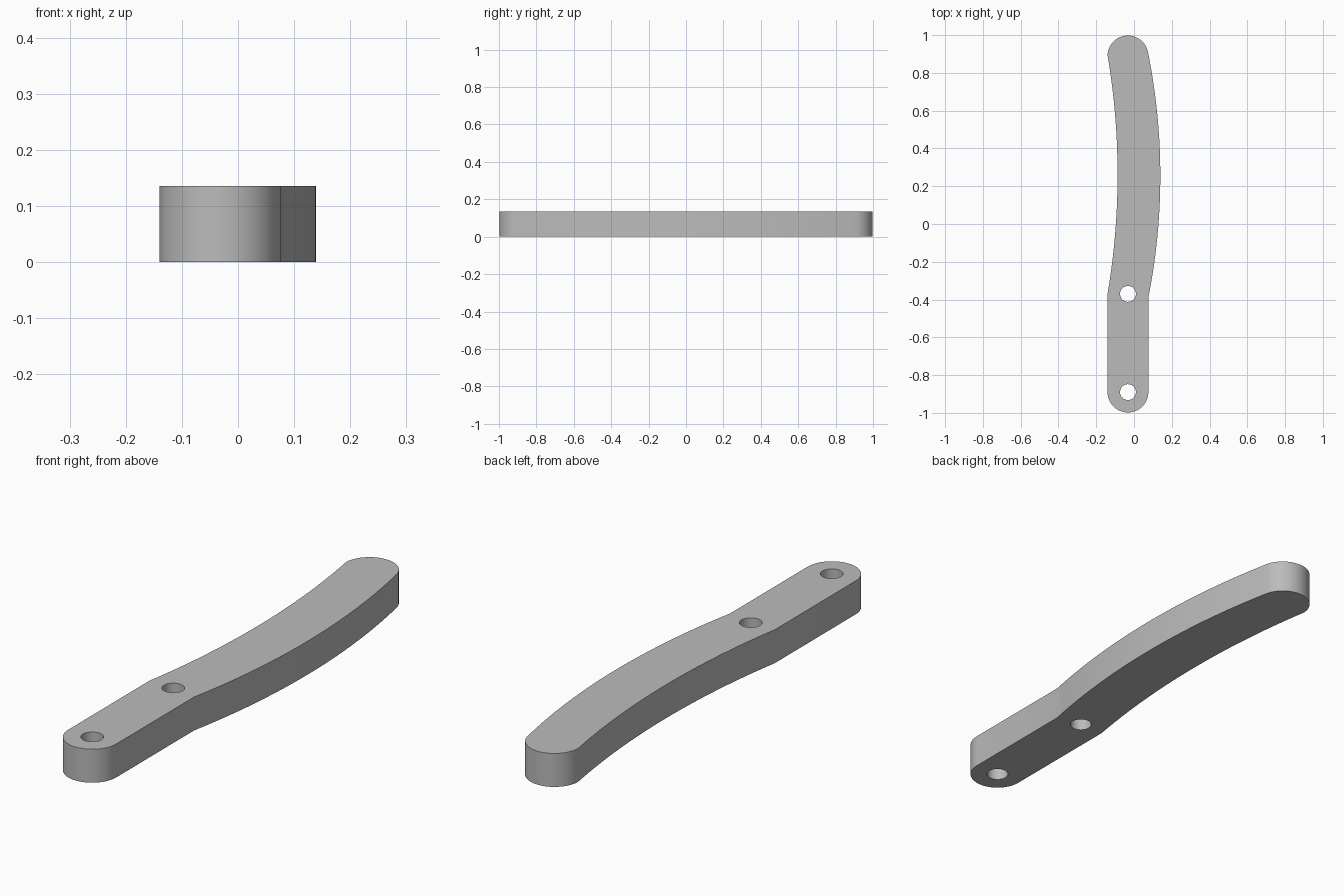
import bpy
import bmesh
import math
from mathutils import Vector

cube = bpy.data.objects.get("Cube")
if cube:
    bpy.data.objects.remove(cube, do_unlink=True)

HEIGHT = 0.136
AXIS_X = -0.032      # centre line of the straight section
RADIUS = 0.108       # rounded ends
HOLE_R = 0.042
LOW_Y, BEND_Y, HIGH_Y = -0.89, -0.37, 0.89


def circle_arc(cx, cy, r, a0, a1, n):
    """Points from angle a0 to a1 (degrees), both ends included."""
    angles = [math.radians(a0 + (a1 - a0) * i / n) for i in range(n + 1)]
    return [Vector((cx + r * math.cos(a), cy + r * math.sin(a), 0)) for a in angles]


def bowed_edge(start, end, sagitta, n=28):
    """Circular arc between two points, bulging toward +x by the sagitta."""
    a, b = Vector((*start, 0)), Vector((*end, 0))
    half = (b - a).length / 2
    r = (half * half + sagitta * sagitta) / (2 * sagitta)
    along = (b - a).normalized()
    side = Vector((abs(along.y), -along.x * math.copysign(1, along.y), 0))
    centre = (a + b) / 2 - side * (r - sagitta)
    sweep = math.asin(half / r)
    return [centre + r * (side * math.cos(t) + along * math.sin(t))
            for t in (sweep * (2 * i / n - 1) for i in range(n + 1))]


# Outline, counter-clockwise: front end, bowed outer edge, back end, bowed inner edge
outline = circle_arc(AXIS_X, LOW_Y, RADIUS, 180, 360, 32)
back_end = circle_arc(AXIS_X, HIGH_Y, RADIUS, 14, 178, 32)
outline += bowed_edge((AXIS_X + RADIUS, -0.39), back_end[0].xy, 0.065)
outline += back_end[1:]
outline += bowed_edge(back_end[-1].xy, (AXIS_X - RADIUS, BEND_Y), 0.053)[1:]
holes = [circle_arc(AXIS_X, y, HOLE_R, 0, 360, 32)[:-1] for y in (LOW_Y, BEND_Y)]

# Fill the outline around the holes and extrude it upward
bm = bmesh.new()
edges = []
for loop in [outline] + holes:
    verts = [bm.verts.new(p) for p in loop]
    edges += [bm.edges.new((v, verts[i - 1])) for i, v in enumerate(verts)]
bmesh.ops.triangle_fill(bm, edges=edges, use_beauty=True, use_dissolve=False)
top = bmesh.ops.extrude_face_region(bm, geom=bm.faces[:], use_keep_orig=True)
bmesh.ops.translate(bm, vec=(0, 0, HEIGHT),
                    verts=[g for g in top["geom"] if isinstance(g, bmesh.types.BMVert)])
bmesh.ops.recalc_face_normals(bm, faces=bm.faces[:])
mesh = bpy.data.meshes.new("curved_lever_arm")
bm.to_mesh(mesh)
bm.free()

arm = bpy.data.objects.new("curved_lever_arm", mesh)
bpy.context.collection.objects.link(arm)

# Plain grey material
grey = bpy.data.materials.new("light_grey")
grey.use_nodes = True
colour = (0.5, 0.5, 0.5, 1)
grey.diffuse_color = colour
grey.node_tree.nodes["Principled BSDF"].inputs["Base Color"].default_value = colour
mesh.materials.append(grey)

# Smooth curved walls, crisp rims
bpy.ops.object.select_all(action="DESELECT")
arm.select_set(True)
bpy.context.view_layer.objects.active = arm
bpy.ops.object.shade_smooth_by_angle(angle=math.radians(30))
